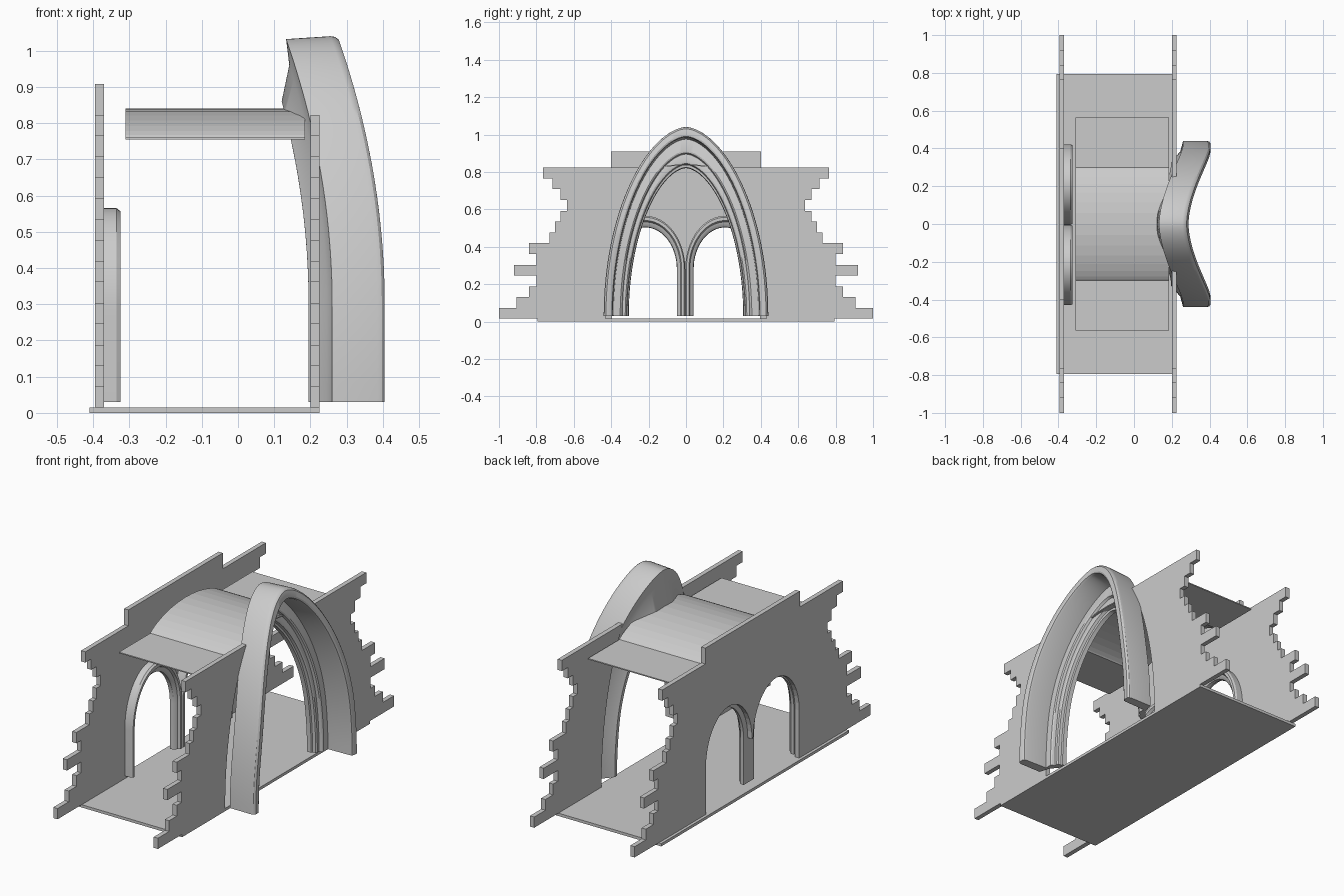
import bpy, bmesh
from math import sin, cos, pi, radians

if "Cube" in bpy.data.objects:
    bpy.data.objects.remove(bpy.data.objects["Cube"])


def finish(name, bm, smooth=False):
    bmesh.ops.recalc_face_normals(bm, faces=bm.faces)
    me = bpy.data.meshes.new(name)
    bm.to_mesh(me)
    bm.free()
    ob = bpy.data.objects.new(name, me)
    bpy.context.collection.objects.link(ob)
    if smooth:
        bpy.ops.object.select_all(action='DESELECT')
        ob.select_set(True)
        bpy.context.view_layer.objects.active = ob
        bpy.ops.object.shade_smooth_by_angle(angle=radians(30))
    return ob


def prism(name, outline, x0, x1):
    """Extrude a (y, z) outline along x."""
    bm = bmesh.new()
    face = bm.faces.new([bm.verts.new((x0, y, z)) for y, z in outline])
    ext = bmesh.ops.extrude_face_region(bm, geom=[face])['geom']
    bmesh.ops.translate(bm, vec=(x1 - x0, 0, 0),
                        verts=[v for v in ext if isinstance(v, bmesh.types.BMVert)])
    return finish(name, bm)


def sweep(name, profile, place, steps):
    """Loft a closed profile along an arch; place(point, t) gives x, y, z."""
    bm = bmesh.new()
    rings = [[bm.verts.new(place(p, i / steps)) for p in profile] for i in range(steps + 1)]
    n = len(profile)
    for a, b in zip(rings, rings[1:]):
        for k in range(n):
            bm.faces.new((a[k], a[(k + 1) % n], b[(k + 1) % n], b[k]))
    bm.faces.new(rings[0])
    bm.faces.new(rings[-1])
    return finish(name, bm, True)


def pointed(half, top, t):
    """Slightly pointed arch standing at z = 0.03."""
    c = cos(pi * t)
    y = half * abs(c) ** 1.15 * (1 if c > 0 else -1)
    return y, 0.03 + (top - 0.03) * sin(pi * t)


# floor
prism("floor", [(-.795, 0), (.795, 0), (.795, .015), (-.795, .015)], -.41, .225)

# ragged brick edge shared by both walls
ROWS = [1.0, .905, .84, .80, .92, .80, .84, .73, .70, .67, .635, .67, .715, .765]
H, BASE = .0577, .015
TOP = BASE + H * len(ROWS)
edge = []
for i, w in enumerate(ROWS):
    edge += [(w, BASE + i * H), (w, BASE + (i + 1) * H)]

# back wall with twin doorways and a raised centre
door = [(.2 + .195 * cos(pi * (1 - i / 20)), .27 + .25 * sin(pi * i / 20)) for i in range(21)]
half = door + [(.395, BASE)] + edge + [(.4, TOP), (.4, .908)]
prism("back_wall", half + [(-y, z) for y, z in reversed(half)], -.395, -.37)

# front wall, cut right through by the big arch
gap = [p for p in (pointed(.43, 1.04, i / 60) for i in range(31)) if p[1] < TOP - .01]
gap = [(.25, TOP)] + gap[::-1] + [(.43, BASE)]
front = prism("front_wall", gap + edge, .2, .225)
mod = front.modifiers.new("mirror", 'MIRROR')
mod.use_axis = (False, True, False)

# vaulted ceiling sheet
top = [(-.565, .761)] + [(-.3 * cos(pi * i / 16), .761 + .08 * sin(pi * i / 16) ** 1.6)
                         for i in range(17)] + [(.565, .761)]
prism("vault_ceiling", top + [(y, z - .006) for y, z in reversed(top)], -.31, .185)

# twin door frames: profile of (half width, top, x)
FRAME = [(.213, .565, -.37), (.213, .565, -.335), (.207, .557, -.325), (.194, .54, -.325),
         (.188, .532, -.338), (.178, .518, -.342), (.17, .505, -.352), (.168, .503, -.37)]
for side, cy in (("left", -.217), ("right", .209)):
    def frame_place(p, t, cy=cy):
        hw, tp, x = p
        if t == 0 or t == 1:
            return x, cy + hw * (1 if t == 0 else -1), .03
        a = pi * (t * 34 - 1) / 32
        return x, cy + hw * cos(a), .28 + (tp - .28) * sin(a)
    sweep("door_frame_" + side, FRAME, frame_place, 34)

# large portal arch, leaning inwards as it rises: (half width, top, x)
PORTAL = [(.44, 1.032, .26), (.44, 1.04, .385), (.437, 1.038, .397), (.428, 1.03, .405),
          (.405, 1.0, .405), (.396, .99, .4), (.392, .985, .388), (.388, .975, .262),
          (.352, .912, .262), (.345, .902, .257), (.34, .895, .243), (.325, .858, .243),
          (.318, .845, .238), (.315, .838, .222), (.308, .824, .218), (.306, .82, .195),
          (.325, .86, .195), (.385, .96, .245)]


def portal_place(p, t):
    y, z = pointed(p[0], p[1], t)
    return p[2] - .13 * (max(0, z - .3) / .74) ** 2, y, z


sweep("portal_arch", PORTAL, portal_place, 64)
